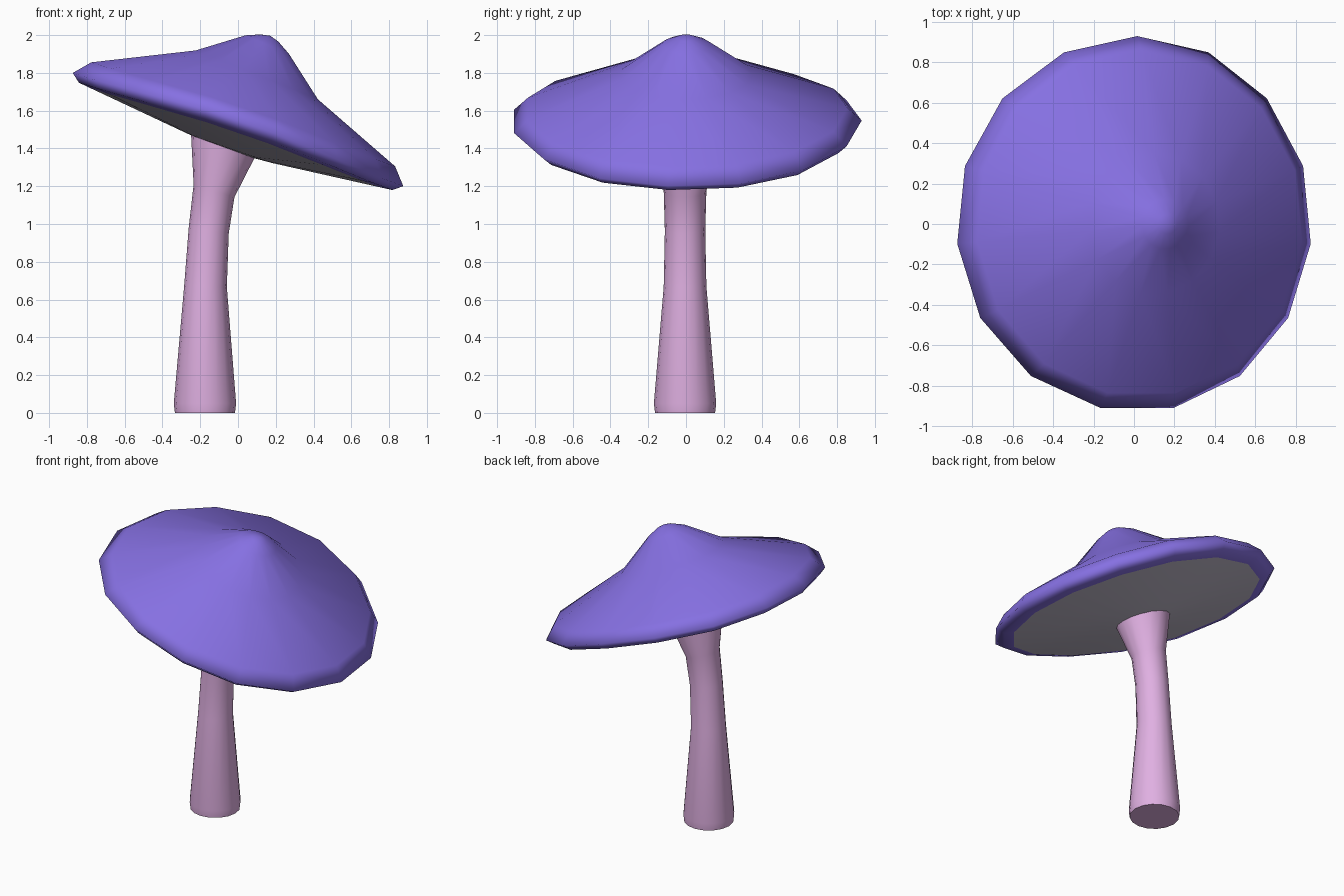
import bpy
import bmesh
from math import sin, cos, pi, radians
from mathutils import Matrix, Vector

cube = bpy.data.objects.get("Cube")
if cube:
    bpy.data.objects.remove(cube, do_unlink=True)


def material(name, color):
    mat = bpy.data.materials.new(name)
    mat.use_nodes = True
    mat.diffuse_color = (*color, 1)
    mat.node_tree.nodes["Principled BSDF"].inputs["Base Color"].default_value = (*color, 1)
    return mat


purple = material("violet", (0.238, 0.162, 0.761))
grey = material("pale grey", (0.515, 0.479, 0.578))
pink = material("orchid pink", (0.745, 0.434, 0.761))


def loft(name, rings, mats, start=None, end=None, rule=None):
    """Bridge equal rings of points; close each end with a face or a tip."""
    bm = bmesh.new()
    loops = [[bm.verts.new(p) for p in ring] for ring in rings]
    n = len(loops[0])
    for k in range(len(loops) - 1):
        a, b = loops[k], loops[k + 1]
        for i in range(n):
            j = (i + 1) % n
            face = bm.faces.new((a[i], a[j], b[j], b[i]))
            face.material_index = rule(k) if rule else 0
    for loop, tip, k in ((loops[0], start, 0), (loops[-1], end, len(loops) - 1)):
        if tip is None:
            bm.faces.new(loop)
            continue
        top = bm.verts.new(tip)
        for i in range(n):
            face = bm.faces.new((loop[i], loop[(i + 1) % n], top))
            face.material_index = rule(k) if rule else 0
    bmesh.ops.recalc_face_normals(bm, faces=bm.faces)
    for face in bm.faces:
        face.smooth = True
    mesh = bpy.data.meshes.new(name)
    bm.to_mesh(mesh)
    bm.free()
    for mat in mats:
        mesh.materials.append(mat)
    obj = bpy.data.objects.new(name, mesh)
    bpy.context.collection.objects.link(obj)
    return obj


# Cap: tilted fifteen-sided lathe, (radius, height, extra lean of the ring)
SIDES = 15
RIM = 0.93
profile = [
    (0.05, 0.513, 0.05), (0.125, 0.476, 0.07), (0.35, 0.306, 0.05),
    (0.855, 0.085, 0), (RIM, 0, 0), (0.882, -0.038, 0),
    (0.82, -0.045, 0), (0.23, -0.109, 0),
]
GILL_START = 6
tilt = Matrix.Translation((0, 0, 1.5)) @ Matrix.Rotation(radians(18.9), 4, "Y")


def cap_ring(r, h, lean):
    points = []
    for i in range(SIDES):
        a = pi / 2 + 2 * pi * i / SIDES
        x, y = r * cos(a), r * sin(a)
        # the rim lifts slightly toward front and back
        points.append(tilt @ Vector((x, y, h - lean * x + 0.05 * (y / RIM) ** 4)))
    return points


loft("mushroom_cap", [cap_ring(*p) for p in profile], [purple, grey],
     start=tilt @ Vector((0, 0, 0.525)), end=tilt @ Vector((0, 0, -0.125)),
     rule=lambda k: int(k >= GILL_START))

# Stem: bent tube, (centre x, centre z, radius, tilt in degrees)
path = [
    (-0.175, 0, 0.159, 0), (-0.175, 0.05, 0.165, 0), (-0.172, 0.67, 0.113, 2),
    (-0.155, 0.965, 0.107, 8), (-0.127, 1.175, 0.113, 17),
    (-0.075, 1.42, 0.18, 16), (-0.06, 1.48, 0.185, 18),
]


def stem_ring(x, z, r, angle):
    place = Matrix.Translation((x, -0.005, z)) @ Matrix.Rotation(radians(angle), 4, "Y")
    return [place @ Vector((r * cos(a), r * sin(a), 0))
            for a in (2 * pi * i / 16 for i in range(16))]


stem = loft("stem", [stem_ring(*p) for p in path], [pink])
bpy.context.view_layer.objects.active = stem
stem.select_set(True)
bpy.ops.object.shade_smooth_by_angle(angle=radians(60))
